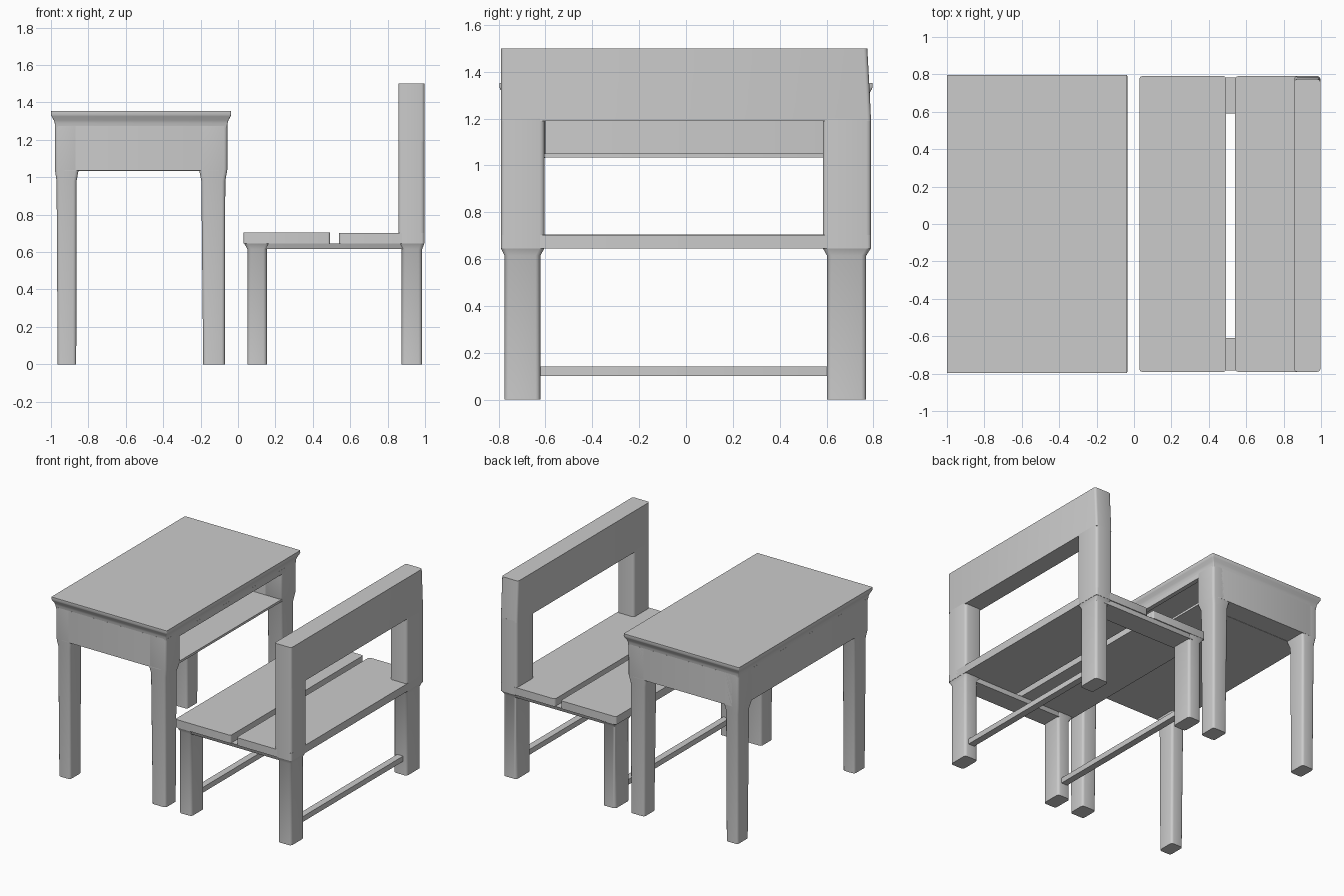
import bpy, bmesh
from math import pi, cos, sin, radians

if "Cube" in bpy.data.objects:
    bpy.data.objects.remove(bpy.data.objects["Cube"])


def ring_points(x0, x1, y0, y1, r, seg=3):
    # rounded rectangle, counter-clockwise
    corners = [(x1 - r, y1 - r), (x0 + r, y1 - r), (x0 + r, y0 + r), (x1 - r, y0 + r)]
    pts = []
    for k, (cx, cy) in enumerate(corners):
        for i in range(seg + 1):
            a = pi / 2 * (k + i / seg)
            pts.append((cx + r * cos(a), cy + r * sin(a)))
    return pts


def loft(name, rings, r=0.02):
    # skin a stack of rounded rectangles: (z, x0, x1, ya, yb)
    bm = bmesh.new()
    loops = []
    for z, x0, x1, ya, yb in rings:
        y0, y1 = min(ya, yb), max(ya, yb)
        loops.append([bm.verts.new((x, y, z)) for x, y in ring_points(x0, x1, y0, y1, r)])
    n = len(loops[0])
    for a, b in zip(loops, loops[1:]):
        for i in range(n):
            j = (i + 1) % n
            bm.faces.new((a[i], a[j], b[j], b[i]))
    bm.faces.new(loops[0][::-1])
    bm.faces.new(loops[-1])
    me = bpy.data.meshes.new(name)
    bm.to_mesh(me)
    bm.free()
    ob = bpy.data.objects.new(name, me)
    bpy.context.collection.objects.link(ob)
    bpy.context.view_layer.objects.active = ob
    bpy.ops.object.select_all(action='DESELECT')
    ob.select_set(True)
    bpy.ops.object.shade_smooth_by_angle(angle=radians(35))
    return ob


def box(name, x0, x1, y0, y1, z0, z1, r=0.003):
    return loft(name, [(z0, x0, x1, y0, y1), (z1, x0, x1, y0, y1)], r)


# ---- desk ----
# moulded table top
profile = [(1.265, .022), (1.29, .02), (1.305, .015), (1.325, .004), (1.335, 0), (1.353, .001)]
loft("desk_top", [(z, -1 + d, -.036 - d, -.797 + d, .797 - d) for z, d in profile], .006)

for s, side in ((-1, "left"), (1, "right")):
    # tapered legs widening into corner posts
    loft("desk_front_leg_" + side, [
        (0, -.964, -.865, s * .63, s * .762), (.98, -.97, -.863, s * .622, s * .767),
        (1.04, -.979, -.852, s * .6, s * .776), (1.275, -.979, -.852, s * .6, s * .776)], .018)
    loft("desk_rear_leg_" + side, [
        (0, -.186, -.07, s * .63, s * .762), (.98, -.196, -.068, s * .622, s * .767),
        (1.04, -.208, -.057, s * .6, s * .776), (1.275, -.208, -.057, s * .6, s * .776)], .018)
    # side aprons
    box("desk_side_panel_" + side, -.93, -.1, *sorted((s * .6, s * .776)), 1.035, 1.275)

# closed front panel, open storage shelf, upper rail over the opening
box("desk_front_panel", -.979, -.93, -.72, .72, 1.035, 1.275)
box("desk_shelf", -.95, -.06, -.62, .62, 1.033, 1.05)
box("desk_opening_rail", -.09, -.057, -.72, .72, 1.24, 1.275)

# ---- bench ----
for s, side, inner, outer in ((-1, "left", .622, .775), (1, "right", .602, .769)):
    i, o = s * inner, s * outer
    wide_i, wide_o = s * (inner - .018), s * .79
    # legs flaring out beneath the seat
    loft("bench_front_leg_" + side, [
        (0, .05, .155, i, o), (.615, .05, .155, i, o),
        (.647, .033, .17, wide_i, wide_o)])
    loft("bench_rear_leg_" + side, [
        (0, .875, .985, i, o), (.615, .875, .985, i, o),
        (.647, .86, .996, wide_i, wide_o)])
    # rail carrying the planks
    loft("bench_seat_rail_" + side, [
        (.617, .12, .92, s * inner, s * .772),
        (.646, .12, .92, s * (inner - .012), s * .783)], .003)
    # backrest upright
    box("backrest_post_" + side, .857, .997, *sorted((wide_i, wide_o)), .645, 1.2, .02)

# seat planks
box("front_seat_plank", .03, .492, -.79, .79, .645, .705, .012)
box("rear_seat_plank", .54, .997, -.79, .79, .645, .703, .016)

# wide backrest board
loft("backrest_board", [(1.19, .857, .997, -.79, .79), (1.3, .857, .997, -.79, .785),
                        (1.5, .857, .997, -.79, .774)], .016)

# floor stretchers between leg pairs
for name, x in (("front_stretcher", .1), ("rear_stretcher", .93)):
    box(name, x - .025, x + .025, -.65, .63, .102, .142)
